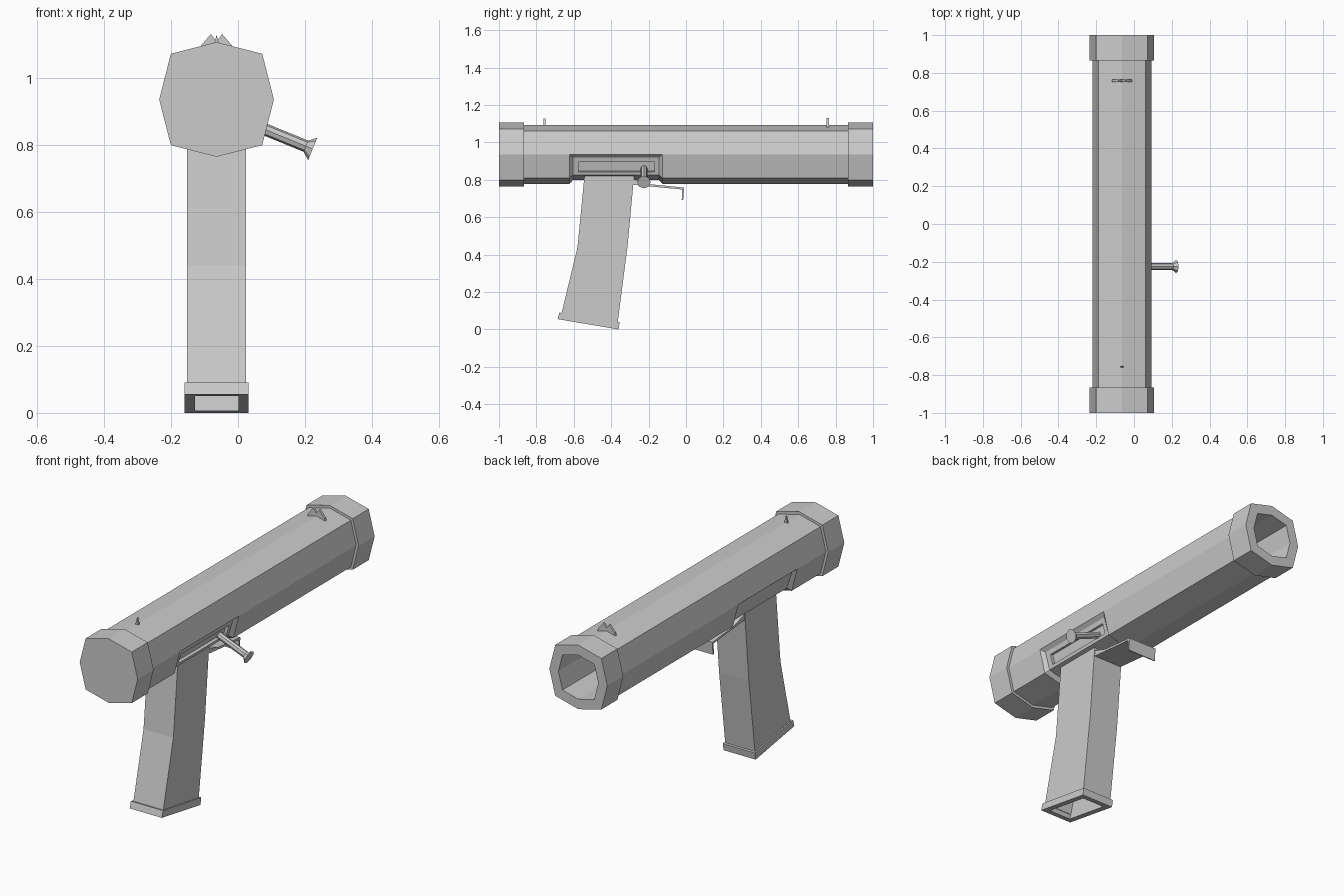
import bpy, bmesh, math
from mathutils import Vector

if "Cube" in bpy.data.objects:
    bpy.data.objects.remove(bpy.data.objects["Cube"])

CX, CZ = -0.064, 0.935      # tube axis
A, D = 0.157, 0.125         # tube octagon: axial and diagonal corner offsets


def make(name, bm):
    bmesh.ops.remove_doubles(bm, verts=bm.verts, dist=1e-5)
    bmesh.ops.recalc_face_normals(bm, faces=bm.faces)
    me = bpy.data.meshes.new(name)
    bm.to_mesh(me)
    bm.free()
    ob = bpy.data.objects.new(name, me)
    bpy.context.collection.objects.link(ob)
    return ob


def loft(name, rings):
    """Skin a list of equal-length rings and close both ends."""
    bm = bmesh.new()
    vs = [[bm.verts.new(p) for p in r] for r in rings]
    n = len(vs[0])
    for a, b in zip(vs, vs[1:]):
        for i in range(n):
            j = (i + 1) % n
            bm.faces.new((a[i], a[j], b[j], b[i]))
    bm.faces.new(vs[0])
    bm.faces.new(vs[-1])
    return make(name, bm)


def octagon(y, s=1.0, low=None):
    """Tube section; low scales the lower half to form the receiver recess."""
    k = s if low is None else low
    side = -0.017 if low else 0
    pts = [(A*s, 0), (D*s, D*s), (0, A*s), (-D*s, D*s), (-A*s, 0),
           (-A*k, side), (-D*k, -D*k), (0, -A*k), (D*k, -D*k), (A*k, side)]
    return [(CX + x, y, CZ + z) for x, z in pts]


def extrude_yz(name, pts, half):
    return loft(name, [[(CX + s*half, y, z) for y, z in pts] for s in (-1, 1)])


def extrude_xz(name, pts, y0, y1):
    return loft(name, [[(CX + x, y, z) for x, z in pts] for y in (y0, y1)])


def quad(back, front, half):
    (yb, zb), (yf, zf) = back, front
    return [(CX - half, yb, zb), (CX + half, yb, zb),
            (CX + half, yf, zf), (CX - half, yf, zf)]


# Hollow barrel with the recessed receiver band around its lower half
BORE, CAP = 0.75, 1.09
barrel = loft("barrel", [
    octagon(-0.95), octagon(-0.623), octagon(-0.605, low=0.87),
    octagon(-0.145, low=0.87), octagon(-0.126), octagon(0.98),
    octagon(0.98, BORE), octagon(-0.9, BORE)])

# Bolt slot on the right of the receiver
bm = bmesh.new()
bmesh.ops.create_cube(bm, size=1)
cutter = make("slot_cutter", bm)
cutter.scale = (0.03, 0.407, 0.054)
cutter.rotation_euler = (0, math.radians(14.4), 0)
cutter.location = (CX + 0.12, -0.3715, 0.869)
cutter.hide_render = True
cutter.hide_viewport = True
mod = barrel.modifiers.new("slot", 'BOOLEAN')
mod.operation = 'DIFFERENCE'
mod.object = cutter

# End collars
loft("rear_cap", [octagon(-1, CAP), octagon(-0.865, CAP)])
loft("muzzle_collar", [octagon(0.865, BORE), octagon(0.865, CAP), octagon(1, CAP),
                       octagon(1, BORE), octagon(0.865, BORE)][0:4] + [octagon(0.87, BORE)])
muzzle = bpy.data.objects["muzzle_collar"]
bm = bmesh.new()                      # open the collar so the bore shows
bm.from_mesh(muzzle.data)
bmesh.ops.delete(bm, geom=[f for f in bm.faces if len(f.verts) > 4], context='FACES_ONLY')
bm.to_mesh(muzzle.data)
bm.free()

# Curved grip, hollow from below
loft("grip", [
    quad((-0.54, 0.85), (-0.275, 0.85), 0.088),
    quad((-0.58, 0.44), (-0.313, 0.44), 0.088),
    quad((-0.668, 0.075), (-0.367, 0.025), 0.088),
    quad((-0.645, 0.071), (-0.39, 0.028), 0.065),
    quad((-0.555, 0.44), (-0.338, 0.44), 0.065)])

# Rim around the grip base
loft("grip_base", [
    quad((-0.645, 0.082), (-0.39, 0.045), 0.065),
    quad((-0.677, 0.09), (-0.355, 0.038), 0.095),
    quad((-0.687, 0.055), (-0.361, 0.0), 0.095),
    quad((-0.655, 0.05), (-0.395, 0.006), 0.065),
    quad((-0.645, 0.082), (-0.39, 0.045), 0.065)])
base = bpy.data.objects["grip_base"]
bm = bmesh.new()                      # remove the membrane across the well
bm.from_mesh(base.data)
bmesh.ops.delete(bm, geom=[f for f in bm.faces if f.calc_area() > 0.03
                           and abs(f.calc_center_median().z - 0.0635) < 0.004
                           and abs(f.normal.z) > 0.9], context='FACES_ONLY')
bm.to_mesh(base.data)
bm.free()

# Front lever plate with a turned-down lip
extrude_yz("trigger_plate", [
    (-0.30, 0.81), (-0.20, 0.777), (-0.010, 0.758), (-0.015, 0.69),
    (-0.023, 0.692), (-0.020, 0.748), (-0.20, 0.765), (-0.30, 0.775)], 0.085)

# Bolt handle with a flared knob
axis = Vector((0.12, 0, -0.049)).normalized()
up = Vector((0, 1, 0)).cross(axis)
start = Vector((0.045, -0.225, 0.860))
rings = []
for d, r in ((0, 0.018), (0.17, 0.018), (0.192, 0.036)):
    c = start + axis*d
    rings.append([c + r*(math.cos(t)*up + math.sin(t)*Vector((0, 1, 0)))
                  for t in (i*math.pi/4 for i in range(8))])
loft("bolt_handle", rings)

# Sights: a notched front blade and a small rear post
extrude_xz("front_sight", [
    (-0.055, 1.07), (-0.047, 1.095), (-0.017, 1.13), (0, 1.108),
    (0.017, 1.13), (0.047, 1.095), (0.055, 1.07), (0, 1.085)], 0.752, 0.764)
extrude_xz("rear_sight", [
    (-0.010, 1.08), (-0.006, 1.105), (0, 1.128), (0.006, 1.105), (0.010, 1.08)],
    -0.761, -0.751)
